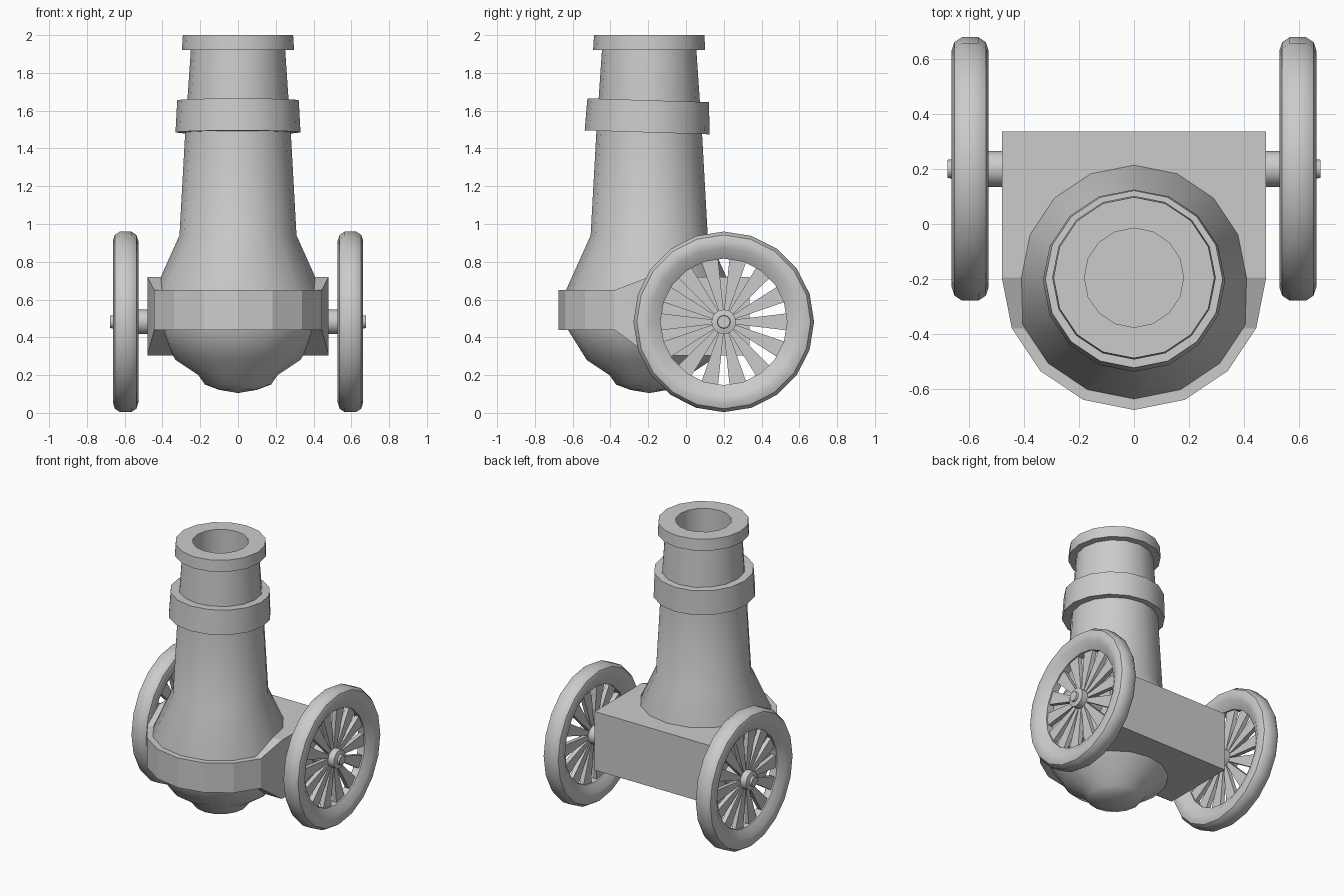
import bpy, bmesh
from math import sin, cos, pi, radians
from mathutils import Matrix

if "Cube" in bpy.data.objects:
    bpy.data.objects.remove(bpy.data.objects["Cube"])

CY = -0.195                     # barrel axis in y
WY, WZ = 0.2, 0.482             # wheel axle position


def finish(bm, name, matrix=Matrix(), angle=35):
    bmesh.ops.remove_doubles(bm, verts=bm.verts, dist=1e-5)
    bmesh.ops.recalc_face_normals(bm, faces=bm.faces)
    mesh = bpy.data.meshes.new(name)
    bm.to_mesh(mesh)
    bm.free()
    mesh.transform(matrix)
    ob = bpy.data.objects.new(name, mesh)
    bpy.context.collection.objects.link(ob)
    bpy.ops.object.select_all(action='DESELECT')
    ob.select_set(True)
    bpy.context.view_layer.objects.active = ob
    bpy.ops.object.shade_smooth_by_angle(angle=radians(angle))
    return ob


def lathe(name, profile, sides, matrix, closed=False):
    """Spin (radius, height) points about the local z axis."""
    bm = bmesh.new()
    rings = [[bm.verts.new((r * cos(2 * pi * i / sides), r * sin(2 * pi * i / sides), z))
              for i in range(sides)] if r > 0 else [bm.verts.new((0, 0, z))] * sides
             for r, z in profile]
    pairs = list(zip(rings, rings[1:]))
    if closed:
        pairs.append((rings[-1], rings[0]))
    for a, b in pairs:
        for i in range(sides):
            j = (i + 1) % sides
            bm.faces.new(list(dict.fromkeys((a[i], a[j], b[j], b[i]))))
    return finish(bm, name, matrix)


# Barrel with domed breech, flared base, muzzle lip and bore
upright = Matrix.Translation((0, CY, 0))
lathe("barrel", [(0, 0.105), (0.10, 0.122), (0.175, 0.15), (0.21, 0.20), (0.33, 0.28),
                 (0.43, 0.44), (0.44, 0.65), (0.31, 0.94), (0.28, 1.48), (0.25, 1.92),
                 (0.297, 1.92), (0.292, 2.0), (0.18, 2.0), (0.18, 1.2), (0, 1.2)],
      16, upright)

# Reinforcing band, slightly tilted
band_matrix = Matrix.Translation((0, CY - 0.008, 1.57)) @ Matrix.Rotation(radians(-1.8), 4, 'X')
lathe("barrel_band", [(0.25, -0.085), (0.331, -0.085), (0.322, 0.085), (0.25, 0.085)],
      16, band_matrix, closed=True)

# Carriage: tall box at the back, lower rounded collar in front
bm = bmesh.new()
arc = [(0.48 * cos(-i * pi / 8), CY + 0.48 * sin(-i * pi / 8)) for i in range(1, 8)]
outline = [(0.48, 0.335), (0.48, CY)] + arc + [(-0.48, CY), (-0.48, 0.335)]
levels = []
for box_z, collar_z in ((0.305, 0.44), (0.72, 0.65)):
    vs = [bm.verts.new((x, y, box_z if y > CY - 0.01 else collar_z)) for x, y in outline]
    bm.faces.new((vs[0], vs[1], vs[-2], vs[-1]))
    bm.faces.new((vs[1], vs[2], vs[-3], vs[-2]))
    bm.faces.new(vs[2:-2])
    levels.append(vs)
low, high = levels
for i in range(len(outline)):
    j = (i + 1) % len(outline)
    bm.faces.new((low[i], low[j], high[j], high[i]))
finish(bm, "carriage", angle=20)

for side, label in ((1, "right"), (-1, "left")):
    # Local z runs outward along the axle, local x along y
    place = (Matrix.Diagonal((side, 1, 1, 1)) @ Matrix.Translation((0, WY, WZ))
             @ Matrix(((0, 0, 1, 0), (1, 0, 0, 0), (0, 1, 0, 0), (0, 0, 0, 1))))

    # Rounded rim
    lathe(label + "_wheel_rim",
          [(0.335, 0.57), (0.39, 0.535), (0.43, 0.528), (0.46, 0.538), (0.478, 0.565),
           (0.478, 0.625), (0.46, 0.652), (0.43, 0.662), (0.39, 0.655), (0.335, 0.62)],
          20, place, closed=True)

    # Axle with stepped hub cap
    lathe(label + "_axle", [(0, 0.4), (0.065, 0.4), (0.065, 0.655), (0.035, 0.662),
                            (0.033, 0.677), (0, 0.677)], 16, place)

    # Wedge spokes
    bm = bmesh.new()
    for k in range(14):
        turn = Matrix.Rotation(2 * pi * k / 14, 3, 'Z')
        ends = []
        for r, w in ((0.05, 0.011), (0.36, 0.048)):
            ends.append([bm.verts.new(turn @ Matrix.Translation((r, s * w, z)).to_translation())
                         for s, z in ((-1, 0.58), (1, 0.58), (1, 0.61), (-1, 0.61))])
        a, b = ends
        bm.faces.new(a)
        bm.faces.new(b)
        for i in range(4):
            bm.faces.new((a[i], a[i - 1], b[i - 1], b[i]))
    finish(bm, label + "_wheel_spokes", place)

# Mirrored parts need outward normals again
for ob in bpy.context.collection.objects:
    if ob.name.startswith("left"):
        ob.data.flip_normals()
